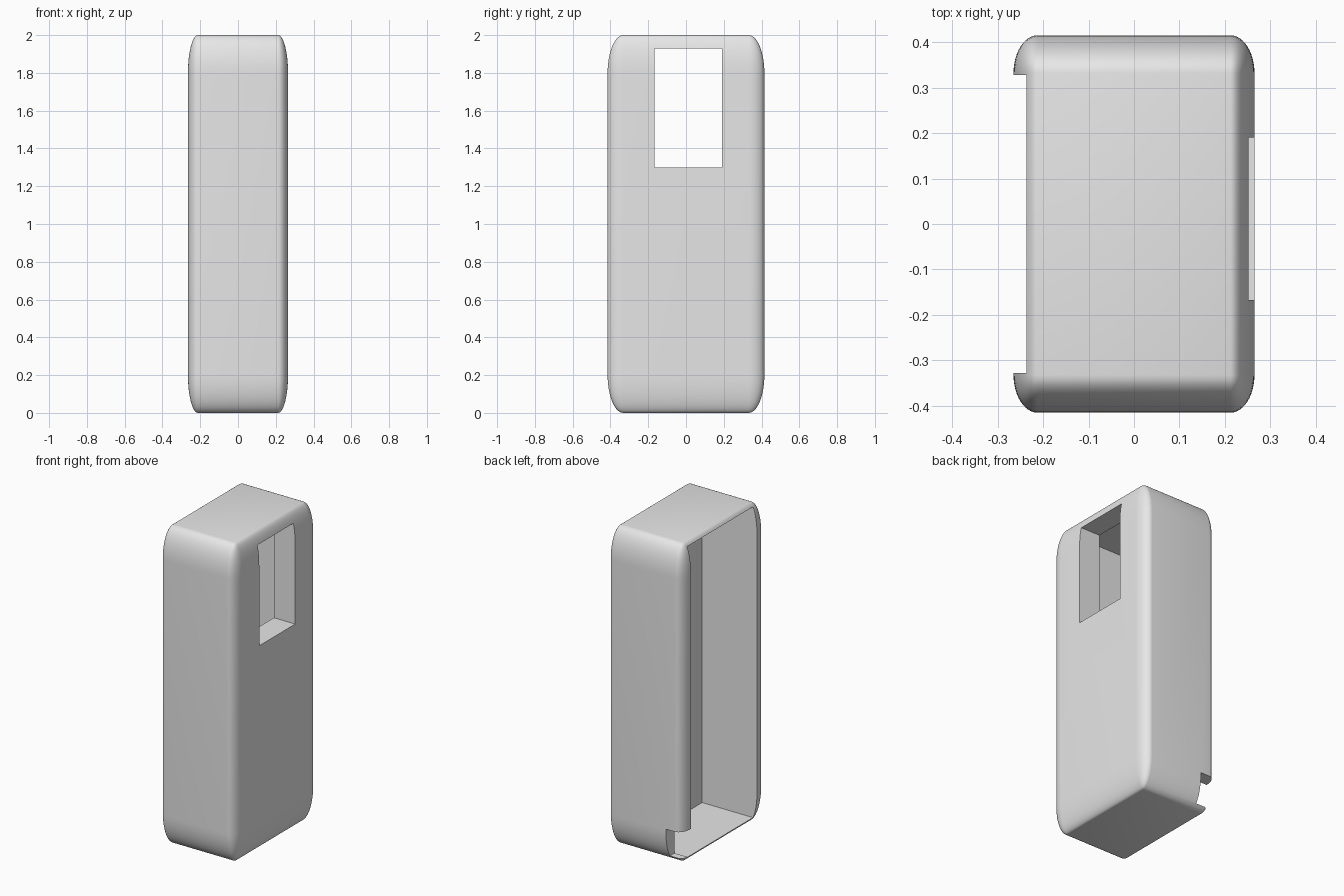
import bpy
import bmesh
from mathutils import Matrix, Vector

cube = bpy.data.objects.get("Cube")
if cube:
    bpy.data.objects.remove(cube, do_unlink=True)

# Single grey plastic
grey = bpy.data.materials.new("grey_plastic")
grey.use_nodes = True
colour = (0.8, 0.8, 0.8, 1)
grey.diffuse_color = colour
grey.node_tree.nodes["Principled BSDF"].inputs["Base Color"].default_value = colour


def box(name, low, high, rounding=0):
    """Box between two corners; rounding is a share of each half size."""
    low, high = Vector(low), Vector(high)
    bm = bmesh.new()
    bmesh.ops.create_cube(bm, size=2)
    if rounding:
        bmesh.ops.bevel(bm, geom=bm.edges[:], offset=rounding, segments=12,
                        profile=0.5, affect='EDGES')
    size = (high - low) / 2
    bm.transform(Matrix.Translation((low + high) / 2) @ Matrix.Diagonal((*size, 1)))
    mesh = bpy.data.meshes.new(name)
    bm.to_mesh(mesh)
    bm.free()
    obj = bpy.data.objects.new(name, mesh)
    bpy.context.collection.objects.link(obj)
    mesh.materials.append(grey)
    return obj


# Rounded outer shell
shell = box("case_shell", (-0.265, -0.415, 0), (0.265, 0.415, 2), rounding=0.2)

# Openings: the tray on the -x side, the window on +x, the slot in the +y rim
cutters = [
    box("tray_cutter", (-0.5, -0.328, 0.022), (0.117, 0.328, 1.977)),
    box("window_cutter", (0, -0.167, 1.3), (0.5, 0.19, 1.93)),
    box("slot_cutter", (-0.5, 0.25, 0.026), (-0.15, 0.6, 0.21)),
]
for cutter in cutters:
    cutter.hide_render = True
    cut = shell.modifiers.new(cutter.name, 'BOOLEAN')
    cut.operation = 'DIFFERENCE'
    cut.solver = 'EXACT'
    cut.object = cutter

# Apply the cuts and remove the helpers
bpy.context.view_layer.update()
cut_mesh = bpy.data.meshes.new_from_object(
    shell.evaluated_get(bpy.context.evaluated_depsgraph_get()))
shell.modifiers.clear()
shell.data = cut_mesh
for cutter in cutters:
    bpy.data.objects.remove(cutter, do_unlink=True)

# Smooth rounding with crisp cut edges
bpy.ops.object.select_all(action='DESELECT')
shell.select_set(True)
bpy.context.view_layer.objects.active = shell
bpy.ops.object.shade_smooth_by_angle()
